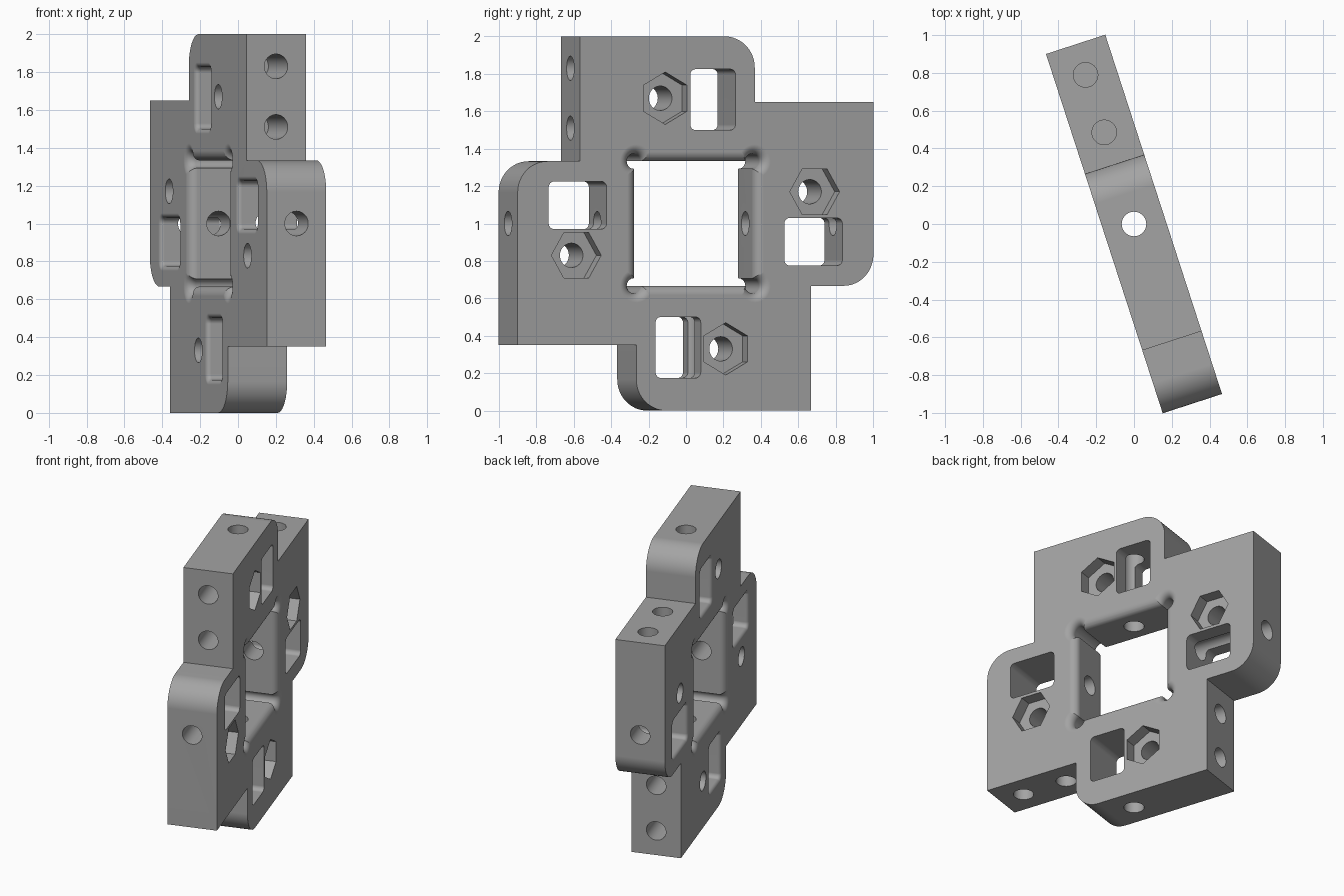
import bpy, bmesh, math
from mathutils import Matrix, Vector

cube = bpy.data.objects.get("Cube")
if cube:
    bpy.data.objects.remove(cube, do_unlink=True)

HALF = 0.165          # half thickness of the plate
INNER = 0.333         # half width of the window, and arm offset
STEP = 0.65           # outer shoulder of each arm
HOLE_R = 0.065
OUT = HALF + 0.05     # cutters run past the faces

metal = bpy.data.materials.new("plain grey")
metal.use_nodes = True
grey = (0.37, 0.37, 0.37, 1)
metal.diffuse_color = grey
metal.node_tree.nodes["Principled BSDF"].inputs["Base Color"].default_value = grey


def loft(name, rings):
    """Closed solid through (outline, height) rings of equal point count."""
    bm = bmesh.new()
    loops = [[bm.verts.new((x, y, z)) for x, y in pts] for pts, z in rings]
    n = len(loops[0])
    for a, b in zip(loops, loops[1:]):
        for i in range(n):
            bm.faces.new((a[i], a[(i + 1) % n], b[(i + 1) % n], b[i]))
    bm.faces.new(loops[0][::-1])
    bm.faces.new(loops[-1])
    bmesh.ops.recalc_face_normals(bm, faces=bm.faces)
    mesh = bpy.data.meshes.new(name)
    bm.to_mesh(mesh)
    bm.free()
    mesh.materials.append(metal)
    obj = bpy.data.objects.new(name, mesh)
    bpy.context.collection.objects.link(obj)
    return obj


def circle(cx, cy, r, n=40, start=0.0):
    return [(cx + r * math.cos(start + math.tau * i / n),
             cy + r * math.sin(start + math.tau * i / n)) for i in range(n)]


def rectangle(cx, cy, hx, hy, r, seg=6):
    """Rectangle with corners rounded by r."""
    pts = []
    for k, (sx, sy) in enumerate([(1, 1), (-1, 1), (-1, -1), (1, -1)]):
        for i in range(seg + 1):
            a = math.pi / 2 * (k + i / seg)
            pts.append((cx + sx * (hx - r) + r * math.cos(a),
                        cy + sy * (hy - r) + r * math.sin(a)))
    return pts


def flare(r, both=True, seg=8):
    """(height, offset) steps that round over the rim of an opening."""
    top = [(HALF - r + r * math.sin(a), r - r * math.cos(a))
           for a in (math.pi / 2 * i / seg for i in range(seg + 1))] + [(OUT, r)]
    low = [(-z, d) for z, d in reversed(top)]
    return low + (top if both else [(OUT, 0)])


def cut(tool, turn=0):
    """Subtract the tool, turned by quarter turns about the plate axis."""
    tool.hide_render = True
    tool.data.transform(Matrix.Rotation(-turn * math.pi / 2, 4, 'Z'))
    mod = plate.modifiers.new("cut", 'BOOLEAN')
    mod.operation = 'DIFFERENCE'
    mod.solver = 'EXACT'
    mod.object = tool
    bpy.context.view_layer.objects.active = plate
    bpy.ops.object.modifier_apply(modifier=mod.name)
    bpy.data.objects.remove(tool, do_unlink=True)


def bore(x0, x1, y):
    """Round cutter lying along x in the middle of the plate."""
    tool = loft("bore", [(circle(0, 0, HOLE_R), x0), (circle(0, 0, HOLE_R), x1)])
    tool.data.transform(Matrix.Translation((0, y, 0)) @ Matrix.Rotation(math.pi / 2, 4, 'Y'))
    return tool


# Pinwheel plate: one arm repeated four times
R = 0.167
arm = [(-STEP, 1)]
arm += [(INNER - R + R * math.sin(a), 1 - R + R * math.cos(a))
        for a in (math.pi / 2 * i / 12 for i in range(13))]
arm.append((INNER, STEP))
outline = []
for k in range(4):
    turn = Matrix.Rotation(-k * math.pi / 2, 2)
    outline += [tuple(turn @ Vector(p)) for p in arm]
plate = loft("pinwheel_plate", [(outline, -HALF), (outline, HALF)])

# Square window with rounded rims
cut(loft("window", [([(s * (INNER + d), t * (INNER + d))
                      for s, t in ((1, 1), (-1, 1), (-1, -1), (1, -1))], z)
                    for z, d in flare(0.05)]))

for k in range(4):
    # Corner relief of the window
    cut(loft("relief", [(circle(INNER, INNER, 0.04 + d, 32), z) for z, d in flare(0.05)]), k)
    # Rectangular nut slot, rounded on its rear rim
    cut(loft("slot", [(rectangle(0.0975, 0.6625, 0.127 + d, 0.163 + d, 0.03 + d), z)
                      for z, d in flare(0.025, False)]), k)
    # Hexagonal nut seat and its screw hole
    cut(loft("nut_seat", [(circle(-0.17, 0.67, 0.14, 6, math.pi / 6), z)
                          for z in (HALF - 0.085, OUT)]), k)
    cut(loft("screw_hole", [(circle(-0.17, 0.67, HOLE_R), z) for z in (-OUT, OUT)]), k)
    # Two blind holes in the shoulder
    for y in (0.51, 0.83):
        cut(bore(-STEP - 0.1, -STEP + 0.33, y), k)
    # Edge hole through to the window
    cut(bore(-1.1, -0.2, 0), k)

# Shading, then stand the plate up at its angle
bpy.ops.object.select_all(action='DESELECT')
plate.select_set(True)
bpy.context.view_layer.objects.active = plate
bpy.ops.object.shade_smooth_by_angle(angle=math.radians(30))
tilt = math.radians(18)
s, c = math.sin(tilt), math.cos(tilt)
plate.data.transform(Matrix(((-s, 0, c, 0), (c, 0, s, 0), (0, 1, 0, 1), (0, 0, 0, 1))))
weighted = plate.modifiers.new("clean_normals", 'WEIGHTED_NORMAL')
weighted.keep_sharp = True
